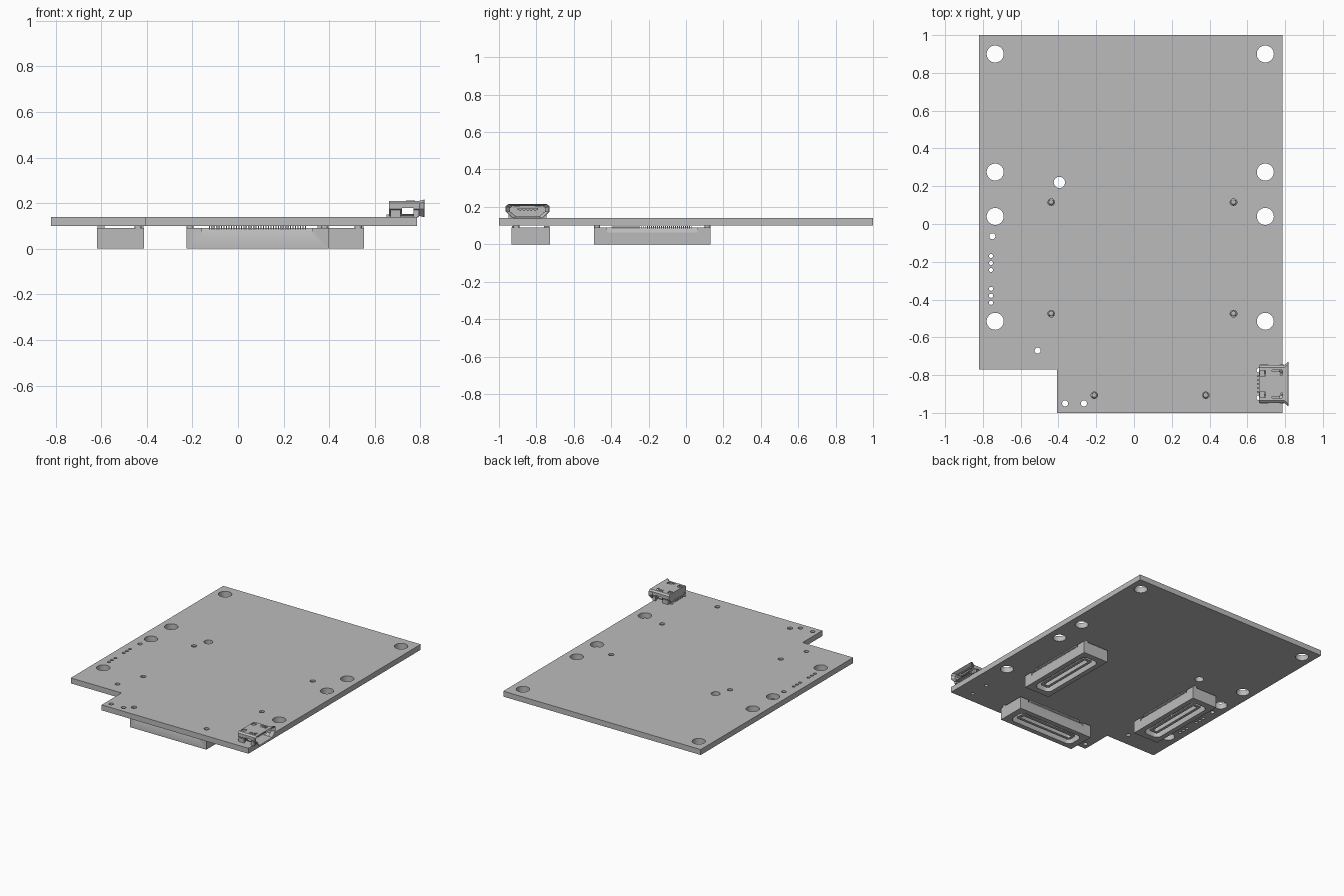
import bpy, bmesh, math
from mathutils import Matrix, Vector

cube = bpy.data.objects.get("Cube")
if cube:
    bpy.data.objects.remove(cube, do_unlink=True)

grey = bpy.data.materials.new("plain grey")
grey.use_nodes = True
colour = (0.5, 0.5, 0.5, 1)
grey.diffuse_color = colour
grey.node_tree.nodes["Principled BSDF"].inputs["Base Color"].default_value = colour


def finish(name, bm, matrix=Matrix()):
    """Turn a bmesh into a named, coloured object."""
    bm.transform(matrix)
    bmesh.ops.recalc_face_normals(bm, faces=bm.faces[:])
    mesh = bpy.data.meshes.new(name)
    bm.to_mesh(mesh)
    bm.free()
    mesh.materials.append(grey)
    obj = bpy.data.objects.new(name, mesh)
    bpy.context.collection.objects.link(obj)
    return obj


def loft(name, rings, matrix=Matrix()):
    """Skin a run of equal-length rings and cap both ends."""
    bm = bmesh.new()
    loops = [[bm.verts.new(p) for p in ring] for ring in rings]
    n = len(loops[0])
    for a, b in zip(loops, loops[1:]):
        for i in range(n):
            j = (i + 1) % n
            bm.faces.new((a[i], a[j], b[j], b[i]))
    bm.faces.new(loops[0])
    bm.faces.new(loops[-1])
    return finish(name, bm, matrix)


def prism(name, outline, low, high, axis="z", matrix=Matrix()):
    place = {"z": lambda u, v, w: (u, v, w), "x": lambda u, v, w: (w, u, v)}[axis]
    return loft(name, [[place(u, v, w) for u, v in outline] for w in (low, high)], matrix)


def rect(x0, x1, y0, y1):
    return [(x0, y0), (x1, y0), (x1, y1), (x0, y1)]


def circle(x, y, r, n=24):
    return [(x + r * math.cos(math.tau * i / n), y + r * math.sin(math.tau * i / n)) for i in range(n)]


def rounded(hx, hy, r, steps=5):
    """Rounded rectangle centred on the origin."""
    pts = []
    for k, (sx, sy) in enumerate(((1, 1), (-1, 1), (-1, -1), (1, -1))):
        for i in range(steps + 1):
            a = math.pi / 2 * (k + i / steps)
            pts.append((sx * (hx - r) + r * math.cos(a), sy * (hy - r) + r * math.sin(a)))
    return pts


def boxes(name, specs, matrix=Matrix()):
    """One object made of boxes given as (centre, size)."""
    bm = bmesh.new()
    for centre, size in specs:
        bmesh.ops.create_cube(bm, size=1, matrix=Matrix.Translation(centre) @ Matrix.Diagonal((*size, 1)))
    return finish(name, bm, matrix)


def activate(obj):
    bpy.ops.object.select_all(action="DESELECT")
    obj.select_set(True)
    bpy.context.view_layer.objects.active = obj


def cut(obj, cutter):
    cutter.hide_render = True
    mod = obj.modifiers.new("cut", "BOOLEAN")
    mod.object, mod.operation, mod.solver = cutter, "DIFFERENCE", "EXACT"
    activate(obj)
    bpy.ops.object.modifier_apply(modifier=mod.name)
    bpy.data.objects.remove(cutter, do_unlink=True)


def smooth(obj):
    activate(obj)
    bpy.ops.object.shade_smooth_by_angle(angle=math.radians(32))


# Connector placement: centre and turn
connectors = {
    "front": (0.085, -0.83, 0),
    "left": (0.45, -0.18, math.pi / 2),
    "right": (-0.515, -0.18, math.pi / 2),
}
matrices = {k: Matrix.Translation((x, y, 0)) @ Matrix.Rotation(a, 4, "Z") for k, (x, y, a) in connectors.items()}
PEG_X, PEG_Y = 0.295, -0.077

# Circuit board: notched outline with drilled holes
holes = [circle(x, y, 0.045, 40) for x in (-0.735, 0.695) for y in (0.9, 0.275, 0.04, -0.515)]
holes += [circle(-0.395, 0.22, 0.03)]
holes += [circle(x, y, 0.016) for x, y in ((-0.75, -0.065), (-0.51, -0.67), (-0.365, -0.95), (-0.265, -0.95))]
holes += [circle(-0.757, y + d, 0.011, 16) for y in (-0.207, -0.38) for d in (-0.037, 0, 0.037)]
holes += [circle(0.66, y, 0.012, 16) for y in (-0.775, -0.92)]
for m in matrices.values():
    for s in (-1, 1):
        p = m @ Vector((s * PEG_X, PEG_Y, 0))
        holes.append(circle(p.x, p.y, 0.018))
outline = [(-0.82, 1), (-0.82, -0.77), (-0.408, -0.77), (-0.408, -1), (0.785, -1), (0.785, 1)]
curve = bpy.data.curves.new("circuit_board", "CURVE")
curve.dimensions, curve.fill_mode, curve.extrude = "2D", "BOTH", 0.02
for pts in [outline] + holes:
    spline = curve.splines.new("POLY")
    spline.points.add(len(pts) - 1)
    for point, (x, y) in zip(spline.points, pts):
        point.co = (x, y, 0, 1)
    spline.use_cyclic_u = True
curve.materials.append(grey)
board = bpy.data.objects.new("circuit_board", curve)
board.location.z = 0.12
bpy.context.collection.objects.link(board)
activate(board)
bpy.ops.object.convert(target="MESH")
board = bpy.context.object
bm = bmesh.new()
bm.from_mesh(board.data)
bmesh.ops.remove_doubles(bm, verts=bm.verts[:], dist=0.00005)
bmesh.ops.recalc_face_normals(bm, faces=bm.faces[:])
bm.to_mesh(board.data)
bm.free()
smooth(board)

# Board-to-board connectors under the board
for side, m in matrices.items():
    body = prism(side + "_connector_body", rect(-0.311, 0.311, -0.103, 0.103), 0, 0.09, "z", m)
    cut(body, prism("socket_cutter", rounded(0.265, 0.066, 0.04), -0.02, 0.06, "z", m))
    for s in (-1, 1):
        wedge = [(s * 0.12, 0.062), (s * 0.103, 0.062), (s * 0.088, 0.092), (s * 0.12, 0.092)]
        cut(body, prism("ledge_cutter", wedge, -0.242, 0.242, "x", m))
    smooth(body)
    tongue = prism(side + "_connector_tongue", rounded(0.235, 0.036, 0.015), 0.012, 0.065, "z", m)
    cut(tongue, prism("slot_cutter", rounded(0.215, 0.016, 0.01), -0.02, 0.05, "z", m))
    smooth(tongue)
    pins, tails = [], []
    for i in range(40):
        x = (i - 19.5) * 0.0108
        for s in (-1, 1):
            pins.append(((x, s * 0.037, 0.04), (0.005, 0.006, 0.045)))
            tails.append(((x, s * 0.086, 0.092), (0.005, 0.03, 0.014)))
    boxes(side + "_connector_pins", pins, m)
    boxes(side + "_connector_solder_tails", tails, m)
    for s, end in ((-1, "first"), (1, "second")):
        rings = [[(x, y, z) for x, y in circle(s * PEG_X, PEG_Y, r)]
                 for r, z in ((0.016, 0.085), (0.016, 0.122), (0.013, 0.129), (0.007, 0.133))]
        smooth(loft(f"{side}_connector_{end}_peg", rings, m))

# Cable port: flared shell opening toward +x
PORT_Y, PORT_Z = -0.847, 0.178
half = [(0.088, 0.032), (0.1, 0.022), (0.1, -0.003), (0.068, -0.034)]
profile = half + [(-y, z) for y, z in reversed(half)]


def port_ring(x, grow, wall=0):
    return [(x, PORT_Y + y * grow - math.copysign(wall, y), PORT_Z + z * grow - math.copysign(wall, z) * (abs(z) > 0.01))
            for y, z in profile]


shell = loft("port_shell", [port_ring(0.662, 1), port_ring(0.795, 1), port_ring(0.816, 1.17),
                            port_ring(0.818, 1.13), port_ring(0.797, 1, 0.006), port_ring(0.69, 1, 0.006)])
cutters = [((0.745, PORT_Y, 0.166), (0.05, 0.4, 0.026))]
for s in (-1, 1):
    cutters += [((0.757, PORT_Y + s * 0.07, 0.21), (0.055, 0.008, 0.03)),
                ((0.779, PORT_Y + s * 0.06, 0.21), (0.012, 0.024, 0.03)),
                ((0.682, PORT_Y + s * 0.057, 0.21), (0.03, 0.03, 0.016))]
for spec in cutters:
    cut(shell, boxes("window_cutter", [spec]))

# Port contacts, latch springs and mounting feet
boxes("port_tongue", [((0.735, PORT_Y, 0.188), (0.1, 0.11, 0.011))])
boxes("port_contacts", [((0.738, PORT_Y + i * 0.02, 0.181), (0.1, 0.008, 0.005)) for i in range(-2, 3)])
boxes("port_solder_tails", [((0.66, PORT_Y + i * 0.02, 0.145), (0.016, 0.008, 0.012)) for i in range(-2, 3)])
boxes("port_springs", [((0.757, PORT_Y + s * 0.055, 0.209), (0.04, 0.012, 0.006)) for s in (-1, 1)])
boxes("port_feet", [((x, PORT_Y + s * 0.092, 0.154), (w, 0.02, 0.03))
                    for s in (-1, 1) for x, w in ((0.69, 0.045), (0.782, 0.024))])
boxes("port_base", [((0.73, PORT_Y, 0.142), (0.12, 0.12, 0.008))])
